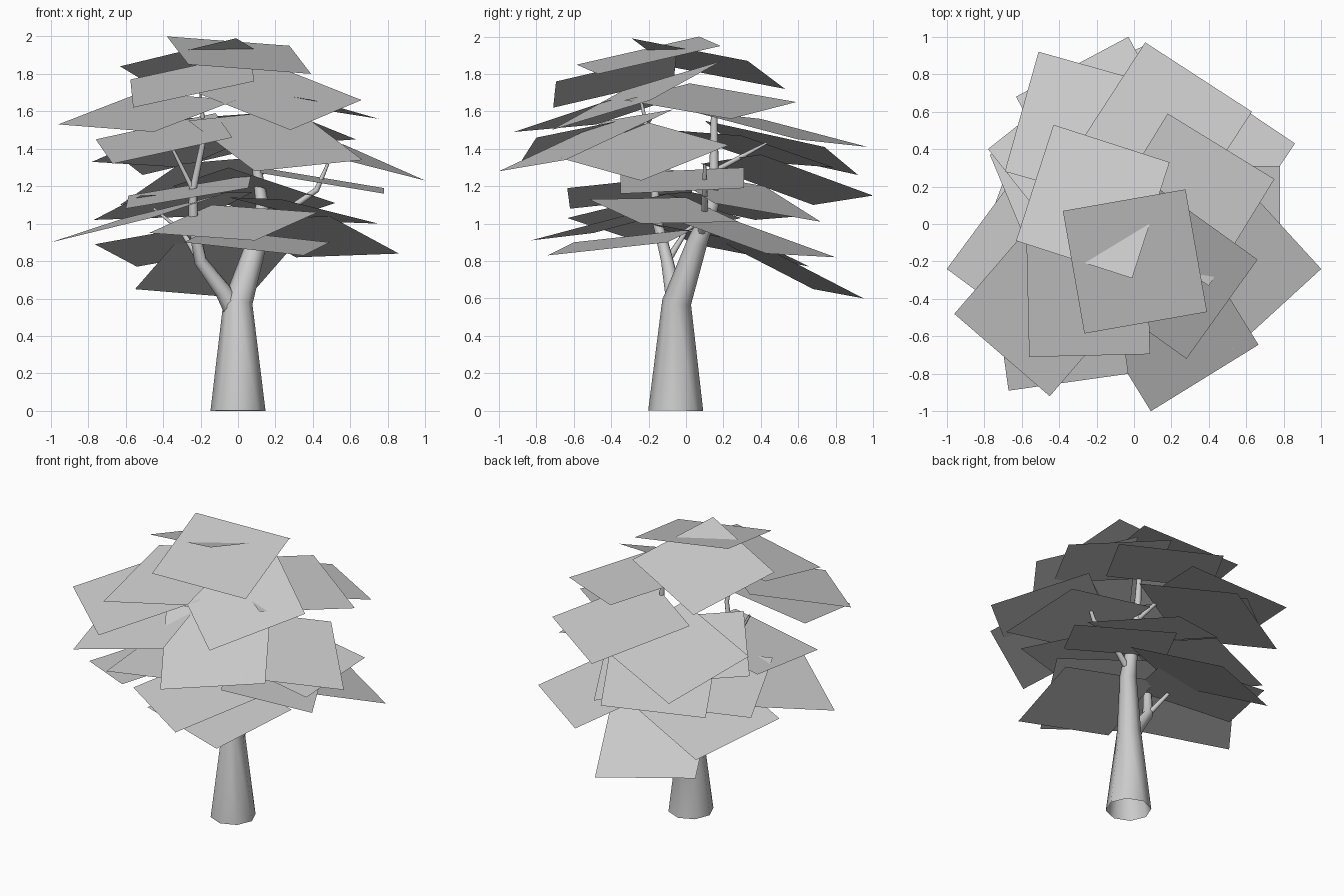
import bpy
import bmesh
from mathutils import Vector

default_cube = bpy.data.objects.get("Cube")
if default_cube:
    bpy.data.objects.remove(default_cube, do_unlink=True)


def make_material(name, colour):
    material = bpy.data.materials.new(name)
    material.use_nodes = True
    material.diffuse_color = colour
    material.node_tree.nodes["Principled BSDF"].inputs["Base Color"].default_value = colour
    return material


grey = make_material("plain grey", (0.6, 0.6, 0.6, 1))


def limb(name, *points):
    """Eight-sided open tube through points given as (x, y, z, radius)."""
    curve = bpy.data.curves.new(name, "CURVE")
    curve.dimensions = "3D"
    curve.bevel_depth = 1.0
    curve.bevel_resolution = 2
    spline = curve.splines.new("POLY")
    spline.points.add(len(points) - 1)
    for target, (x, y, z, radius) in zip(spline.points, points):
        target.co = (x, y, z, 1)
        target.radius = radius
    curve.materials.append(grey)
    tube = bpy.data.objects.new(name, curve)
    bpy.context.collection.objects.link(tube)
    # Turn the curve into a smooth shaded mesh
    bpy.ops.object.select_all(action="DESELECT")
    tube.select_set(True)
    bpy.context.view_layer.objects.active = tube
    bpy.ops.object.convert(target="MESH")
    bpy.ops.object.shade_smooth_by_angle(angle=1.2)


def leaf_layer(name, *cards):
    """Flat square leaf cards, each set by two opposite corners and
    the height of the corner that follows the first anticlockwise."""
    bm = bmesh.new()
    for x, y, z, far_x, far_y, far_z, side_z in cards:
        first, far = Vector((x, y, z)), Vector((far_x, far_y, far_z))
        centre = (first + far) / 2
        half = first - centre
        side = Vector((-half.y, half.x, side_z - centre.z))
        corners = (first, centre + side, far, centre - side)
        bm.faces.new([bm.verts.new(corner) for corner in corners])
    mesh = bpy.data.meshes.new(name)
    bm.to_mesh(mesh)
    bm.free()
    mesh.materials.append(grey)
    bpy.context.collection.objects.link(bpy.data.objects.new(name, mesh))


# Trunk running into the main limb
limb("trunk", (0, -.055, 0, .147), (0, -.05, .58, .078), (.1, .06, .9, .055),
     (.13, .14, 1.1, .035), (.1, .15, 1.3, .025), (.08, .15, 1.65, .015))

# Left-leaning limb and its forks
limb("side_limb", (0, -.05, .5, .06), (-.08, -.07, .64, .045), (-.2, -.1, .8, .035),
     (-.24, -.15, 1, .028), (-.24, -.17, 1.2, .022))
limb("side_fork_inner", (-.24, -.17, 1.18, .02), (-.18, -.2, 1.47, .015), (-.2, -.25, 1.7, .006))
limb("side_fork_outer", (-.24, -.17, 1.18, .014), (-.36, -.2, 1.42, .008))
limb("side_twig", (-.2, -.1, .8, .02), (-.3, 0, .96, .012), (-.45, .16, 1.08, .006))

# Twigs of the main limb
limb("main_twig", (.11, .08, .93, .022), (.25, .1, 1.06, .018), (.42, .1, 1.18, .015),
     (.48, .1, 1.32, .008))
limb("back_twig", (.1, .15, 1.28, .015), (.06, .3, 1.36, .012), (0, .43, 1.43, .006))

# Foliage, from the bottom of the canopy to the top
leaf_layer("low_leaves",
           (.05, .95, .6, -.28, .08, .96, .65),
           (.86, .43, .84, -.06, .25, 1.02, .82),
           (-.54, .66, .77, -.15, -.18, 1, .89),
           (.35, -.74, .83, -.15, .04, .97, .9),
           (.09, -.83, .91, -.14, .07, 1.1, 1.06),
           (-1, -.24, .9, -.07, -.1, 1.16, 1.03))
leaf_layer("lower_middle_leaves",
           (.75, -.24, 1, -.05, 0, 1.14, 1.01),
           (-.77, .37, 1.02, .08, .02, 1.17, 1.15),
           (.22, .72, 1.01, -.05, -.15, 1.3, 1.2),
           (-.6, -.62, 1.08, .07, .02, 1.26, 1.19),
           (.78, .31, 1.19, .12, -.35, 1.27, 1.3),
           (-.03, 1, 1.15, -.31, .08, 1.32, 1.1))
leaf_layer("upper_middle_leaves",
           (-.51, .92, 1.26, -.05, .1, 1.55, 1.4),
           (-.78, .4, 1.33, .1, .3, 1.47, 1.5),
           (1, -.24, 1.23, .1, -.2, 1.54, 1.42),
           (.09, -1, 1.28, .31, -.07, 1.61, 1.34),
           (-.67, -.89, 1.32, -.12, -.16, 1.59, 1.46),
           (.06, .97, 1.41, .26, .03, 1.6, 1.56))
leaf_layer("crown_leaves",
           (-.96, -.48, 1.53, -.01, -.41, 1.66, 1.49),
           (.18, .59, 1.65, .4, -.33, 1.66, 1.75),
           (.66, -.19, 1.66, -.25, -.34, 1.71, 1.87),
           (-.56, -.71, 1.62, .07, -.05, 1.91, 1.76),
           (-.43, .53, 1.72, -.01, -.29, 1.99, 1.84),
           (-.38, .07, 2, .39, -.47, 1.8, 1.85))
